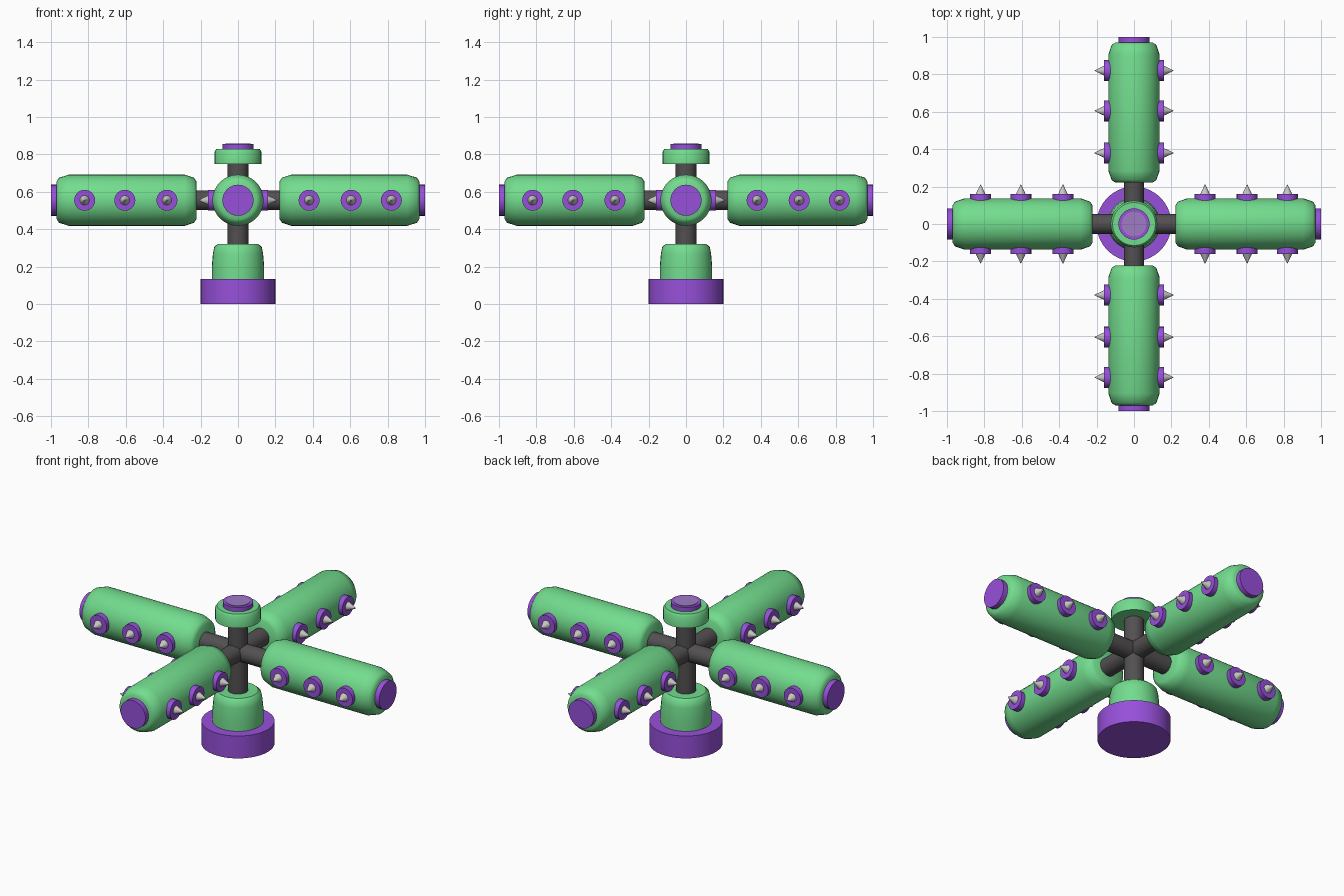
import bpy, math
from mathutils import Matrix, Vector

cube = bpy.data.objects.get("Cube")
if cube:
    bpy.data.objects.remove(cube, do_unlink=True)


def material(name, rgb):
    m = bpy.data.materials.new(name)
    m.use_nodes = True
    m.diffuse_color = (*rgb, 1)
    m.node_tree.nodes["Principled BSDF"].inputs["Base Color"].default_value = (*rgb, 1)
    return m


GREEN = material("padding green", (0.17, 0.72, 0.27))
PURPLE = material("trim purple", (0.31, 0.08, 0.7))
LILAC = material("pale lilac", (0.35, 0.2, 0.56))
DARK = material("dark metal", (0.085, 0.08, 0.08))
SILVER = material("spike silver", (0.58, 0.57, 0.55))
CENTRE = Vector((0, 0, 0.555))


def lathe(name, mat, profile, sides=32, origin=(0, 0, 0), axis=(0, 0, 1)):
    """Closed solid of revolution; profile holds (radius, distance along axis)."""
    verts, faces = [], []
    for r, h in profile:
        for i in range(sides):
            a = 2 * math.pi * i / sides
            verts.append((r * math.cos(a), r * math.sin(a), h))
    for k in range(len(profile) - 1):
        for i in range(sides):
            j = (i + 1) % sides
            a, b = k * sides, (k + 1) * sides
            faces.append((a + i, a + j, b + j, b + i))
    faces.append(tuple(reversed(range(sides))))
    faces.append(tuple(range(len(verts) - sides, len(verts))))
    mesh = bpy.data.meshes.new(name)
    mesh.from_pydata(verts, [], faces)
    turn = Vector((0, 0, 1)).rotation_difference(Vector(axis)).to_matrix().to_4x4()
    mesh.transform(Matrix.Translation(origin) @ turn)
    mesh.materials.append(mat)
    ob = bpy.data.objects.new(name, mesh)
    bpy.context.collection.objects.link(ob)
    bpy.ops.object.select_all(action="DESELECT")
    ob.select_set(True)
    bpy.context.view_layer.objects.active = ob
    bpy.ops.object.shade_smooth_by_angle(angle=math.radians(40))
    return ob


# Base, post and top cap
lathe("base", PURPLE, [(0.2, 0), (0.2, 0.135)], 40)
lathe("base_collar", GREEN, [(0.14, 0.13), (0.14, 0.2), (0.134, 0.27), (0.127, 0.305), (0.11, 0.32)])
lathe("post", DARK, [(0.055, 0.3), (0.055, 0.77)])
lathe("top_cap", GREEN, [(0.125, 0.75), (0.125, 0.815), (0.115, 0.83)])
lathe("top_button", PURPLE, [(0.083, 0.82), (0.083, 0.855)])
lathe("top_button_plate", LILAC, [(0.066, 0.85), (0.066, 0.858)])

# Four padded arms, each with three studs on both sides
pad = [(0.1, 0.222), (0.12, 0.235), (0.137, 0.285), (0.137, 0.905), (0.12, 0.957), (0.1, 0.97)]
for name, direction in (("left", (1, 0, 0)), ("right", (-1, 0, 0)), ("back", (0, 1, 0)), ("front", (0, -1, 0))):
    d = Vector(direction)
    lathe(name + "_arm_rod", DARK, [(0.053, 0), (0.053, 0.3)], origin=CENTRE, axis=d)
    lathe(name + "_arm_pad", GREEN, pad, origin=CENTRE, axis=d)
    lathe(name + "_arm_end", PURPLE, [(0.083, 0.96), (0.083, 1.0)], origin=CENTRE, axis=d)
    for side in (1, -1):
        out = Vector((-d.y, d.x, 0)) * side
        for n, along in enumerate((0.38, 0.605, 0.82)):
            spot = CENTRE + d * along
            tag = f"{name}_{'ab'[side < 0]}_{n + 1}"
            lathe("stud_" + tag, PURPLE, [(0.056, 0.1), (0.056, 0.16)], 24, spot, out)
            lathe("spike_" + tag, SILVER, [(0.028, 0.155), (0.001, 0.212)], 16, spot, out)
